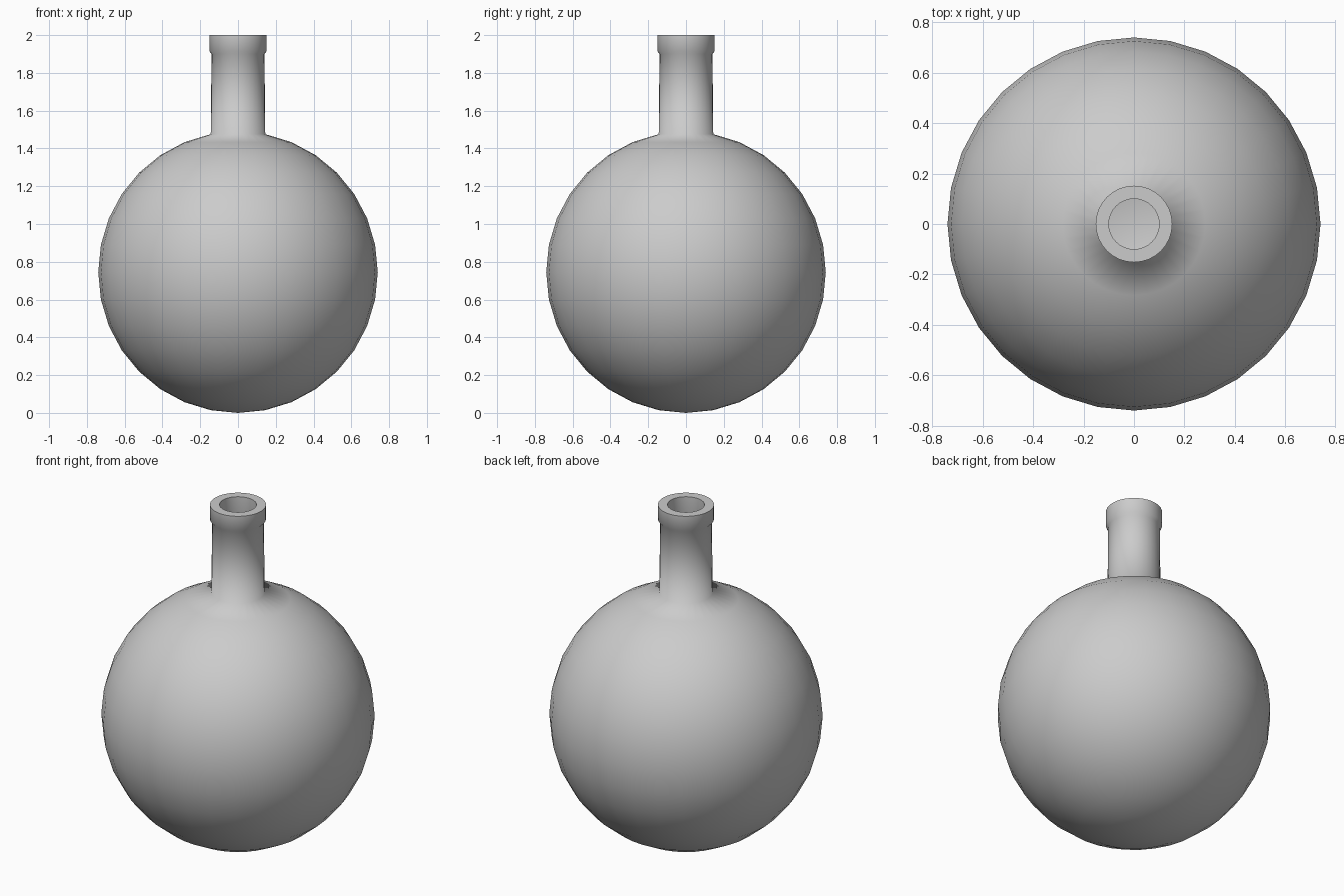
import bpy, bmesh
from math import sin, cos, pi, tau

if "Cube" in bpy.data.objects:
    bpy.data.objects.remove(bpy.data.objects["Cube"])

SEG = 32            # sides around the axis
RINGS = 16          # rings of the round body
CZ = 0.745          # centre height of the body


def arc(rx, rz, first, last):
    """Ring points (radius, z) of a globe, counted up from the bottom pole."""
    return [(rx * sin(pi * i / RINGS), CZ - rz * cos(pi * i / RINGS))
            for i in range(first, last + 1)]


# outer wall: round body, straight neck, thick lip
outer = arc(0.74, 0.745, 0, RINGS - 1)
outer += [(0.14, 1.90), (0.152, 1.915), (0.152, 2.0)]
# inner wall: bore of the neck, then the hollow body back to the axis
inner = [(0.10, 2.0), (0.10, 1.437)]
inner += arc(0.70, 0.705, 0, RINGS - 2)[::-1]
profile = outer + inner

# lathe the profile around z
bm = bmesh.new()
verts = [bm.verts.new((r, 0, z)) for r, z in profile]
edges = [bm.edges.new(p) for p in zip(verts, verts[1:])
         if p[0].co.x > 0.11 or p[0].co.z < 1.99 or p[1].co.z < 2.01]
bmesh.ops.spin(bm, geom=verts + edges, cent=(0, 0, 0), axis=(0, 0, 1),
               angle=tau, steps=SEG, use_merge=False)
bmesh.ops.remove_doubles(bm, verts=bm.verts, dist=0.0005)
bmesh.ops.recalc_face_normals(bm, faces=bm.faces)

# smooth everywhere, crisp rim at the mouth
for f in bm.faces:
    f.smooth = True
for e in bm.edges:
    if all(v.co.z > 1.999 for v in e.verts) and \
            abs(e.verts[0].co.length - e.verts[1].co.length) < 1e-4:
        e.smooth = False

mesh = bpy.data.meshes.new("round_flask")
bm.to_mesh(mesh)
bm.free()
flask = bpy.data.objects.new("round_flask", mesh)
bpy.context.collection.objects.link(flask)
